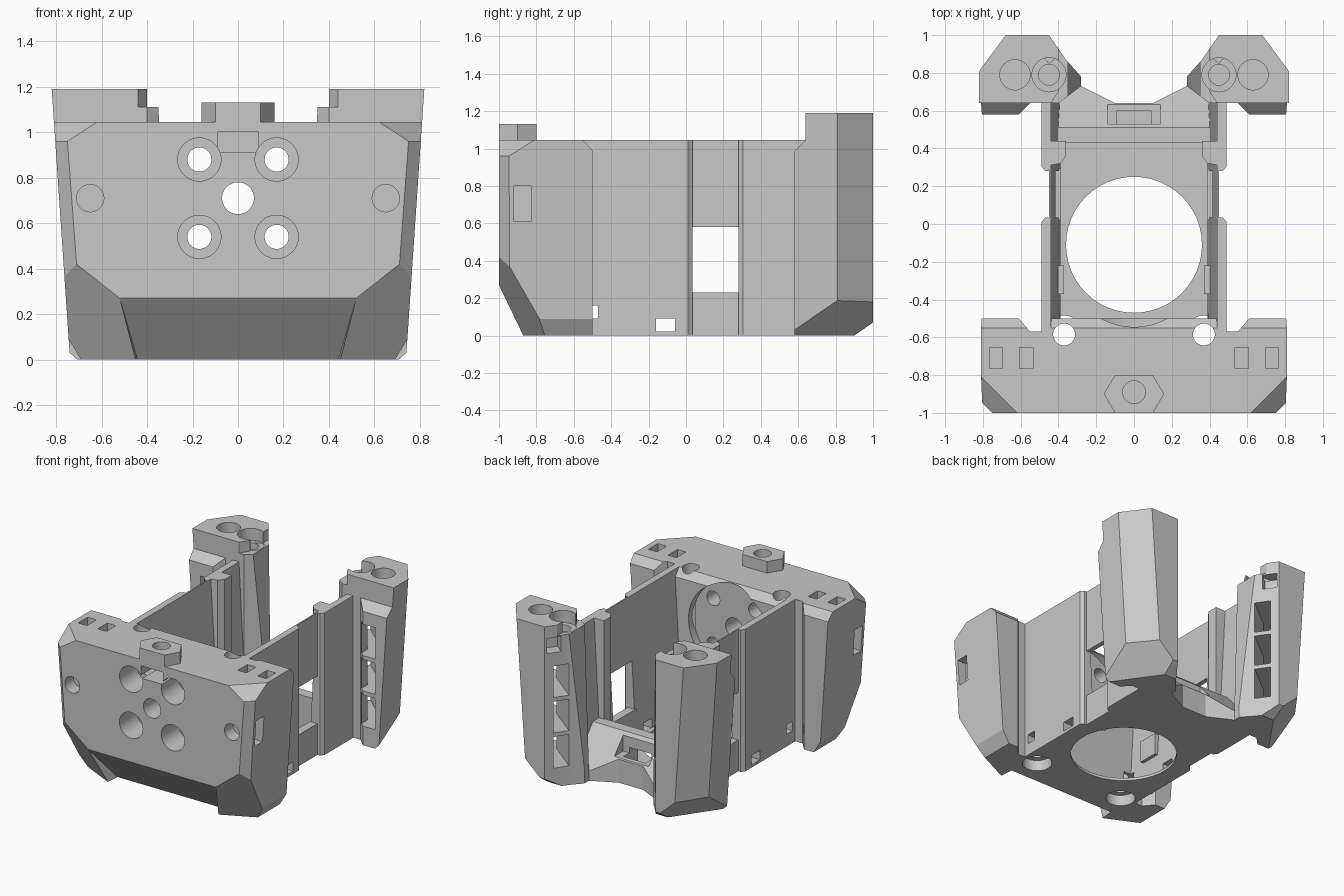
import bpy, bmesh, math
from mathutils import Vector, Matrix

old = bpy.data.objects.get("Cube")
if old:
    bpy.data.objects.remove(old)

grey = bpy.data.materials.new("neutral grey")
grey.use_nodes = True
grey.diffuse_color = (0.58, 0.58, 0.58, 1)
grey.node_tree.nodes["Principled BSDF"].inputs["Base Color"].default_value = grey.diffuse_color
parts = []


def flip(points, s):
    return [(p[0] * s,) + tuple(p[1:]) for p in points]


def both(planes):
    return planes + [flip(p, -1) for p in planes]


def to_object(name, bm, keep=True):
    bmesh.ops.recalc_face_normals(bm, faces=bm.faces)
    mesh = bpy.data.meshes.new(name)
    bm.to_mesh(mesh)
    bm.free()
    ob = bpy.data.objects.new(name, mesh)
    bpy.context.collection.objects.link(ob)
    if keep:
        parts.append(ob)
    else:
        ob.hide_render = True
    return ob


def prism(name, outline, z0, z1, planes=(), inside=(0, 0, 0.5), keep=True):
    """Upright prism, trimmed by planes that each pass through three points."""
    bm = bmesh.new()
    face = bm.faces.new([bm.verts.new((x, y, z0)) for x, y in outline])
    top = bmesh.ops.extrude_face_region(bm, geom=[face])["geom"]
    bmesh.ops.translate(bm, vec=(0, 0, z1 - z0),
                        verts=[v for v in top if isinstance(v, bmesh.types.BMVert)])
    bmesh.ops.recalc_face_normals(bm, faces=bm.faces)
    for a, b, c in planes:
        a, b, c = Vector(a), Vector(b), Vector(c)
        n = (b - a).cross(c - a).normalized()
        if n.dot(Vector(inside) - a) > 0:
            n = -n
        bmesh.ops.bisect_plane(bm, geom=bm.verts[:] + bm.edges[:] + bm.faces[:], dist=1e-5,
                               plane_co=a, plane_no=n, clear_outer=True)
        bmesh.ops.holes_fill(bm, edges=[e for e in bm.edges if e.is_boundary], sides=0)
    return to_object(name, bm, keep)


def rect(x0, x1, y0, y1):
    return [(x0, y0), (x1, y0), (x1, y1), (x0, y1)]


def rod(x, a, b, c0, c1, r, axis):
    """Round cutter along y (height b, y from c0 to c1) or z (y = a, z from c0 to c1)."""
    bm = bmesh.new()
    bmesh.ops.create_cone(bm, cap_ends=True, segments=48, radius1=r, radius2=r, depth=c1 - c0)
    mid = (c0 + c1) / 2
    if axis == "y":
        bm.transform(Matrix.Translation((x, mid, b)) @ Matrix.Rotation(math.pi / 2, 4, "X"))
    else:
        bm.transform(Matrix.Translation((x, a, mid)))
    return to_object("cutter", bm, False)


def cut(cutter, *targets):
    for ob in targets:
        mod = ob.modifiers.new("cut", "BOOLEAN")
        mod.operation, mod.solver, mod.object = "DIFFERENCE", "EXACT", cutter
        graph = bpy.context.evaluated_depsgraph_get()
        mesh = bpy.data.meshes.new_from_object(ob.evaluated_get(graph))
        ob.modifiers.clear()
        ob.data = mesh
    bpy.data.objects.remove(cutter)


def cut_box(x0, x1, y0, y1, z0, z1, *targets):
    cut(prism("cutter", rect(x0, x1, y0, y1), z0, z1, keep=False), *targets)


# Sloping outer side and lower side chamfer
side = [(0.82, 0, 1.2), (0.82, 1, 1.2), (0.742, 0, 0.05)]
low_side = [(0.745, 0, 0.09), (0.745, 1, 0.09), (0.69, 0, 0)]

# Front block
half = [(0.83, -1), (0.83, -0.5), (0.61, -0.5), (0.55, -0.57), (0.49, -0.57), (0.49, -0.5)]
block = prism("front_block", half + flip(half[::-1], -1), 0, 1.045, both([
    side, low_side,
    [(0.75, -1, 0.96), (0.81, -0.94, 0.96), (0.71, -1, 0.42)],
    [(0.62, -1, 1.045), (0.81, -0.81, 1.045), (0.75, -1, 0.96)],
    [(0.71, -1, 0.42), (0.52, -1, 0.27), (0.45, -0.87, 0)],
]) + [
    [(0, -1, 0.27), (1, -1, 0.27), (0, -0.87, 0)],
    [(0, -0.55, 1.045), (1, -0.55, 1.045), (0, -0.5, 0.99)],
], inside=(0, -0.7, 0.6))

# Undercut along the lower front, leaving a foot at each corner
cut(prism("cutter", rect(-0.6, 0.6, -1.1, -0.6), -0.1, 0.3,
          both([[(0.52, -1, 0.27), (0.45, -0.87, 0), (0.5, -0.76, 0.27)]])
          + [[(0, -1, 0.27), (1, -1, 0.27), (0, -0.77, 0)]],
          inside=(0, -1, 0.05), keep=False), block)

# Nut boss on the block
boss = prism("nut_boss", [(0.16, -0.9), (0.1, -0.8), (-0.1, -0.8),
                          (-0.16, -0.9), (-0.1, -1), (0.1, -1)], 1.03, 1.13)

# Holes and pockets in the front block
cut(rod(0, 0, 0.71, -0.56, -0.3, 0.33, "y"), block)
cut(rod(0, 0, 0.71, -1.1, -0.3, 0.07, "y"), block)
cut_box(-0.09, 0.09, -1.1, -0.82, 0.91, 1.0, block)
cut(rod(0, -0.89, 0, 0.95, 1.3, 0.06, "z"), block, boss)
for s in (-1, 1):
    for z in (0.54, 0.88):
        cut(rod(0.17 * s, 0, z, -1.1, -0.8, 0.095, "y"), block)
        cut(rod(0.17 * s, 0, z, -0.9, -0.3, 0.053, "y"), block)
    cut(rod(0.65 * s, 0, 0.71, -1.1, -0.9, 0.06, "y"), block)
    for x in (0.57, 0.73):
        cut_box(x * s - 0.035, x * s + 0.035, -0.765, -0.655, 0.93, 1.2, block)
    lo, hi = sorted((0.72 * s, 0.9 * s))
    cut_box(lo, hi, -0.92, -0.83, 0.61, 0.8, block)

# Thin floor plate with the large round opening
floor = prism("floor_plate", rect(-0.44, 0.44, -0.52, 0.45), 0, 0.02)
cut(rod(0, -0.11, 0, -0.1, 0.5, 0.36, "z"), floor)

# Rear cradle between the towers, with an air passage through it
half = [(0.46, 0.43), (0.46, 0.66), (0.3, 0.74), (0.1, 0.64)]
cradle = prism("rear_cradle", half + flip(half[::-1], -1), 0, 0.32, [
    [(0, 0.51, 0.32), (1, 0.51, 0.32), (0, 0.74, 0.06)]], inside=(0, 0.5, 0.1))
cut_box(-0.14, 0.14, 0.53, 0.8, 0.18, 0.5, cradle)
cut_box(-0.09, 0.09, 0.3, 0.6, 0.06, 0.22, cradle)

for s in (-1, 1):
    tag = "left" if s > 0 else "right"

    def mirrored(name, outline, z0, z1, planes=(), inside=(0, 0, 0.5), keep=True):
        return prism(name, flip(outline, s), z0, z1, [flip(p, s) for p in planes],
                     (inside[0] * s,) + tuple(inside[1:]), keep)

    # Side walls with a recessed panel and an open window
    taper = [[(0.395, 0, 0.2), (0.395, 1, 0.2), (0.44, 0, 1.045)]]
    wall = mirrored(tag + "_front_wall", [
        (0.39, -0.55), (0.49, -0.55), (0.49, 0.01), (0.47, 0.035), (0.39, 0.035),
    ], 0, 1.045, taper, (0.48, 0, 0.5))
    mirrored(tag + "_rear_wall", [
        (0.39, 0.28), (0.47, 0.28), (0.49, 0.305), (0.49, 0.66), (0.39, 0.66),
    ], 0, 1.045, taper, (0.48, 0, 0.5))
    mirrored(tag + "_wall_rib", [
        (0.45, 0.31), (0.39, 0.32), (0.36, 0.36), (0.36, 0.44), (0.45, 0.44)], 0, 1.045)
    gap = rect(0.39, 0.45, 0.02, 0.29)
    mirrored(tag + "_wall_panel", gap, 0.58, 1.045, taper, (0.48, 0, 0.5))
    mirrored(tag + "_window_sill", gap, 0, 0.23)
    mirrored(tag + "_wall_clip", rect(0.37, 0.42, -0.37, -0.22), 0.19, 0.35)
    cut(mirrored("cutter", rect(0.2, 0.6, -0.16, -0.06), 0.021, 0.09, keep=False), wall)

    # Vertical screw holes behind the front block, with a side slot
    cut(rod(0.37 * s, -0.585, 0, -0.1, 1.3, 0.058, "z"), block, wall)
    cut(rod(0.37 * s, -0.585, 0, -0.1, 0.08, 0.1, "z"), block, wall, floor)
    cut(mirrored("cutter", rect(0.33, 0.6, -0.54, -0.47), 0.09, 0.16, keep=False), block, wall)

    # Rear tower
    foot = [(0.75, 0.8, 0.18), (0.61, 1, 0.18), (0.74, 0.58, 0.03)]
    tower = mirrored(tag + "_tower", [
        (0.83, 0.64), (0.83, 1), (0.45, 1), (0.36, 0.87), (0.28, 0.78), (0.28, 0.73), (0.4, 0.64),
    ], 0, 1.19, [
        side, foot,
        [(0.82, 0.81, 1.2), (0.68, 1, 1.2), (0.75, 0.81, 0.18)],
        [(0, 1, 0.07), (1, 1, 0.07), (0, 0.9, 0)],
        [(0.35, 0, 1.1), (0.35, 1, 1.1), (0.28, 0, 0.1)],
    ], (0.5, 0.8, 0.6))
    flange = mirrored(tag + "_tower_flange", [
        (0.83, 0.66), (0.83, 0.58), (0.61, 0.58), (0.55, 0.64), (0.55, 0.66),
    ], 0, 1.045, [
        side, foot, [(0, 0.64, 1.045), (1, 0.64, 1.045), (0, 0.58, 0.985)],
    ], (0.6, 0.65, 0.5))

    # Lowered inner shoulder, screw holes and nut pocket
    cut(mirrored("cutter", [(0.2, 0.5), (0.44, 0.5), (0.44, 0.64), (0.4, 0.7),
                            (0.4, 1.1), (0.2, 1.1)], 1.11, 1.3, keep=False), tower)
    cut(rod(0.45 * s, 0.79, 0, 1.1, 1.3, 0.09, "z"), tower)
    cut(rod(0.45 * s, 0.79, 0, 0.96, 1.3, 0.055, "z"), tower)
    cut(rod(0.63 * s, 0.79, 0, 0.96, 1.3, 0.08, "z"), tower)
    cut(mirrored("cutter", [(0.45, 0.85), (0.51, 0.93), (0.4, 1.02), (0.34, 0.94)],
                 0.99, 1.1, keep=False), tower)

    # Air duct through the tower, split by ribs
    for z in (0.14, 0.4, 0.66):
        cut(mirrored("cutter", [(0.58, 0.5), (0.71, 0.5), (0.71, 0.68),
                                (0.38, 0.98), (0.3, 0.9), (0.58, 0.68)],
                     z, z + 0.23, keep=False), tower, flange)

# Finish
bpy.ops.object.select_all(action="DESELECT")
for ob in parts:
    ob.data.materials.clear()
    ob.data.materials.append(grey)
    for face in ob.data.polygons:
        face.material_index = 0
    ob.select_set(True)
bpy.context.view_layer.objects.active = parts[0]
bpy.ops.object.shade_smooth_by_angle(angle=math.radians(15))
